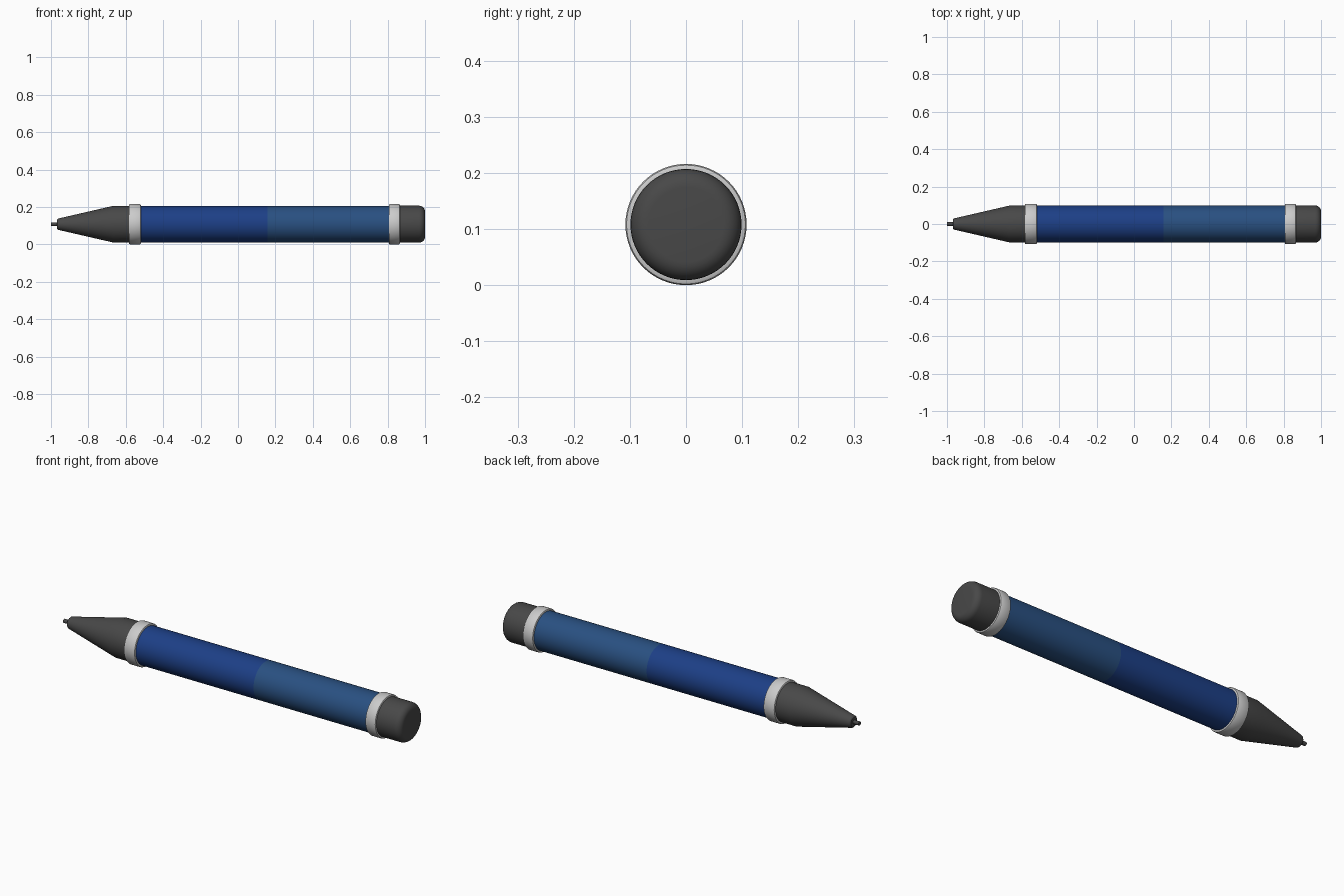
import bpy, bmesh, math

if "Cube" in bpy.data.objects:
    bpy.data.objects.remove(bpy.data.objects["Cube"])

AXIS_Z = 0.108
SEGMENTS = 64


def material(name, rgb):
    m = bpy.data.materials.new(name)
    m.diffuse_color = (*rgb, 1)
    m.use_nodes = True
    m.node_tree.nodes["Principled BSDF"].inputs["Base Color"].default_value = m.diffuse_color
    return m


def lathe(name, profile, mat, closed=False):
    """Spin (x, radius) points around the long axis of the pen."""
    bm = bmesh.new()
    verts = [bm.verts.new((x, 0, r)) for x, r in profile]
    edges = [bm.edges.new(p) for p in zip(verts, verts[1:])]
    if closed:
        edges.append(bm.edges.new((verts[-1], verts[0])))
    bmesh.ops.spin(bm, geom=verts + edges, cent=(0, 0, 0), axis=(1, 0, 0),
                   angle=2 * math.pi, steps=SEGMENTS)
    bmesh.ops.remove_doubles(bm, verts=bm.verts, dist=1e-5)
    bmesh.ops.recalc_face_normals(bm, faces=bm.faces)
    mesh = bpy.data.meshes.new(name)
    bm.to_mesh(mesh)
    bm.free()
    mesh.materials.append(mat)
    obj = bpy.data.objects.new(name, mesh)
    obj.location.z = AXIS_Z
    bpy.context.collection.objects.link(obj)
    bpy.ops.object.select_all(action='DESELECT')
    obj.select_set(True)
    bpy.context.view_layer.objects.active = obj
    bpy.ops.object.shade_smooth_by_angle(angle=math.radians(30))
    return obj


def ring(name, x0, x1, mat, inner=0.095, outer=0.108, b=0.007):
    lathe(name, [(x0, inner), (x0, outer - b), (x0 + b * 0.3, outer - b * 0.3),
                 (x0 + b, outer), (x1 - b, outer), (x1 - b * 0.3, outer - b * 0.3),
                 (x1, outer - b), (x1, inner)], mat, closed=True)


dark = material("dark_grey", (0.065, 0.065, 0.065))
silver = material("silver", (0.6, 0.6, 0.58))
blue = material("deep_blue", (0.012, 0.05, 0.24))
light_blue = material("lighter_blue", (0.022, 0.08, 0.22))

# Barrel halves
lathe("front_barrel", [(-0.55, 0), (-0.55, 0.098), (0.158, 0.098), (0.158, 0)], blue)
lathe("rear_barrel", [(0.158, 0), (0.158, 0.098), (0.84, 0.098), (0.84, 0)], light_blue)

# Tapered nose and writing point
lathe("nose_cone", [(-0.967, 0), (-0.967, 0.025), (-0.962, 0.030),
                    (-0.667, 0.098), (-0.55, 0.098), (-0.55, 0)], dark)
lathe("writing_point", [(-1, 0), (-1, 0.010), (-0.95, 0.010), (-0.95, 0)], dark)

# Metal bands
ring("front_ring", -0.584, -0.519, silver)
ring("rear_ring", 0.806, 0.866, silver)

# End cap with a rounded rim
rim = [(0.968 + 0.032 * math.sin(a), 0.067 + 0.032 * math.cos(a))
       for a in (math.radians(15 * i) for i in range(7))]
lathe("end_cap", [(0.84, 0), (0.84, 0.099)] + rim + [(1.0, 0)], dark)
